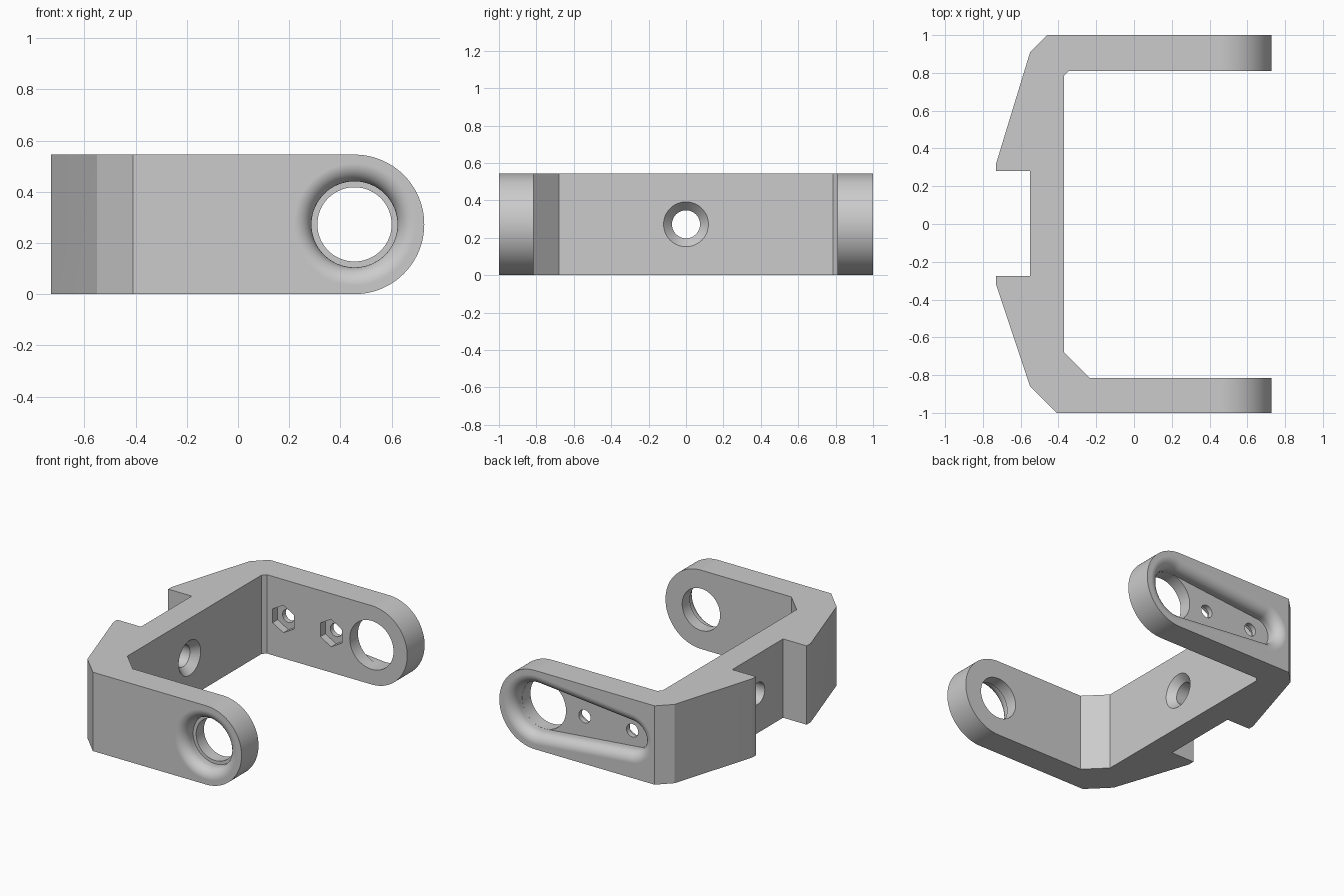
import bpy, bmesh, math
from math import sin, cos, pi
from mathutils import Vector

cube = bpy.data.objects.get("Cube")
if cube:
    bpy.data.objects.remove(cube, do_unlink=True)

HEIGHT = 0.545
MID = HEIGHT / 2          # height of all hole centres
EYE = 0.455               # x of the arm eyes
BORE, ROUND = 0.168, 0.07

grey = bpy.data.materials.new("grey")
grey.use_nodes = True
colour = (0.6, 0.6, 0.6, 1)
grey.diffuse_color = colour
grey.node_tree.nodes["Principled BSDF"].inputs["Base Color"].default_value = colour


def loft(name, loops):
    """Closed solid through matching loops of points."""
    bm = bmesh.new()
    rings = [[bm.verts.new(p) for p in loop] for loop in loops]
    n = len(rings[0])
    for a, b in zip(rings, rings[1:]):
        for i in range(n):
            bm.faces.new((a[i], a[(i + 1) % n], b[(i + 1) % n], b[i]))
    bm.faces.new(rings[0])
    bm.faces.new(rings[-1])
    bmesh.ops.recalc_face_normals(bm, faces=bm.faces)
    mesh = bpy.data.meshes.new(name)
    bm.to_mesh(mesh)
    bm.free()
    mesh.materials.append(grey)
    obj = bpy.data.objects.new(name, mesh)
    bpy.context.collection.objects.link(obj)
    return obj


def slot_loop(y, x1, r1, x2, r2, n=32):
    """Outline around two circles in the xz plane, x2 left of x1."""
    a = math.acos((r1 - r2) / (x1 - x2))
    pts = []
    for i in range(n + 1):
        t = -(pi - a) + 2 * (pi - a) * i / n
        pts.append((x1 + r1 * cos(t), y, MID + r1 * sin(t)))
    for i in range(n + 1):
        t = pi - a + 2 * a * i / n
        pts.append((x2 + r2 * cos(t), y, MID + r2 * sin(t)))
    return pts


def circle(y, x, r, n=64, start=0.0):
    return [(x + r * cos(start + 2 * pi * i / n), y,
             MID + r * sin(start + 2 * pi * i / n)) for i in range(n)]


def rounded_mouth(steps=10):
    """(depth, offset) pairs for a recess with a rounded-over rim."""
    pairs = [(-0.05, ROUND)]
    for i in range(steps + 1):
        t = pi / 2 * i / steps
        pairs.append((ROUND * (1 - cos(t)), ROUND * (1 - sin(t))))
    return pairs + [(0.1, 0.0)]


def combine(body, tool, operation):
    mod = body.modifiers.new(operation, "BOOLEAN")
    mod.operation, mod.solver, mod.object = operation, "EXACT", tool
    bpy.context.view_layer.objects.active = body
    bpy.ops.object.modifier_apply(modifier=mod.name)
    bpy.data.objects.remove(tool, do_unlink=True)


# Bracket outline: spine with a notch, chamfered corners and two arms
outline = [(-0.46, 1), (-0.55, 0.91), (-0.73, 0.32), (-0.73, 0.28),
           (-0.55, 0.28), (-0.55, -0.275), (-0.73, -0.275), (-0.73, -0.32),
           (-0.55, -0.86), (-0.41, -1), (0.8, -1), (0.8, -0.815),
           (-0.235, -0.815), (-0.37, -0.68), (-0.37, 0.785),
           (-0.345, 0.81), (0.8, 0.81), (0.8, 1)]
bracket = loft("bracket", [[(x, y, z) for x, y in outline] for z in (0, HEIGHT)])

# Round the arm ends
end_trim = []
for y in (-1.2, 1.2):
    arc = [(EYE + MID * cos(t), y, MID + MID * sin(t))
           for t in (-pi / 2 + pi * i / 48 for i in range(49))]
    end_trim.append(arc + [(-1, y, HEIGHT), (-1, y, 0)])
combine(bracket, loft("end_trim", end_trim), "INTERSECT")

# Front arm: rounded counterbore, then a narrower lip
combine(bracket, loft("front_counterbore", [
    circle(-1 + d, EYE, BORE + o) for d, o in rounded_mouth()]), "DIFFERENCE")
combine(bracket, loft("front_bore", [
    circle(y, EYE, 0.145) for y in (-0.95, -0.7)]), "DIFFERENCE")

# Back arm: tapered rounded recess and the full bore
combine(bracket, loft("back_recess", [
    slot_loop(1 - d, EYE, BORE + o, -0.27, 0.1 + o)
    for d, o in rounded_mouth()]), "DIFFERENCE")
combine(bracket, loft("back_bore", [
    circle(y, EYE, BORE - 0.0005) for y in (0.7, 0.95)]), "DIFFERENCE")

# Back arm: two bolt holes with hexagonal nut pockets on the inside
for x in (0.145, -0.22):
    combine(bracket, loft("nut_pocket", [
        circle(y, x, 0.095, 6, pi / 2) for y in (0.7, 0.865)]), "DIFFERENCE")
    combine(bracket, loft("bolt_hole", [
        circle(y, x, 0.045, 32) for y in (0.8, 0.95)]), "DIFFERENCE")

# Spine: countersunk screw hole
screw = [(-0.7, 0.075), (-0.42, 0.075), (-0.37, 0.12), (-0.3, 0.183)]
combine(bracket, loft("screw_hole", [
    [(x, p[0], p[2]) for p in circle(0, 0, r, 48)] for x, r in screw]), "DIFFERENCE")

# Smooth curved walls, keep flats crisp
bpy.ops.object.select_all(action="DESELECT")
bracket.select_set(True)
bpy.context.view_layer.objects.active = bracket
bpy.ops.object.shade_smooth_by_angle(angle=math.radians(25))
weighted = bracket.modifiers.new("flat_faces", "WEIGHTED_NORMAL")
weighted.keep_sharp = True
